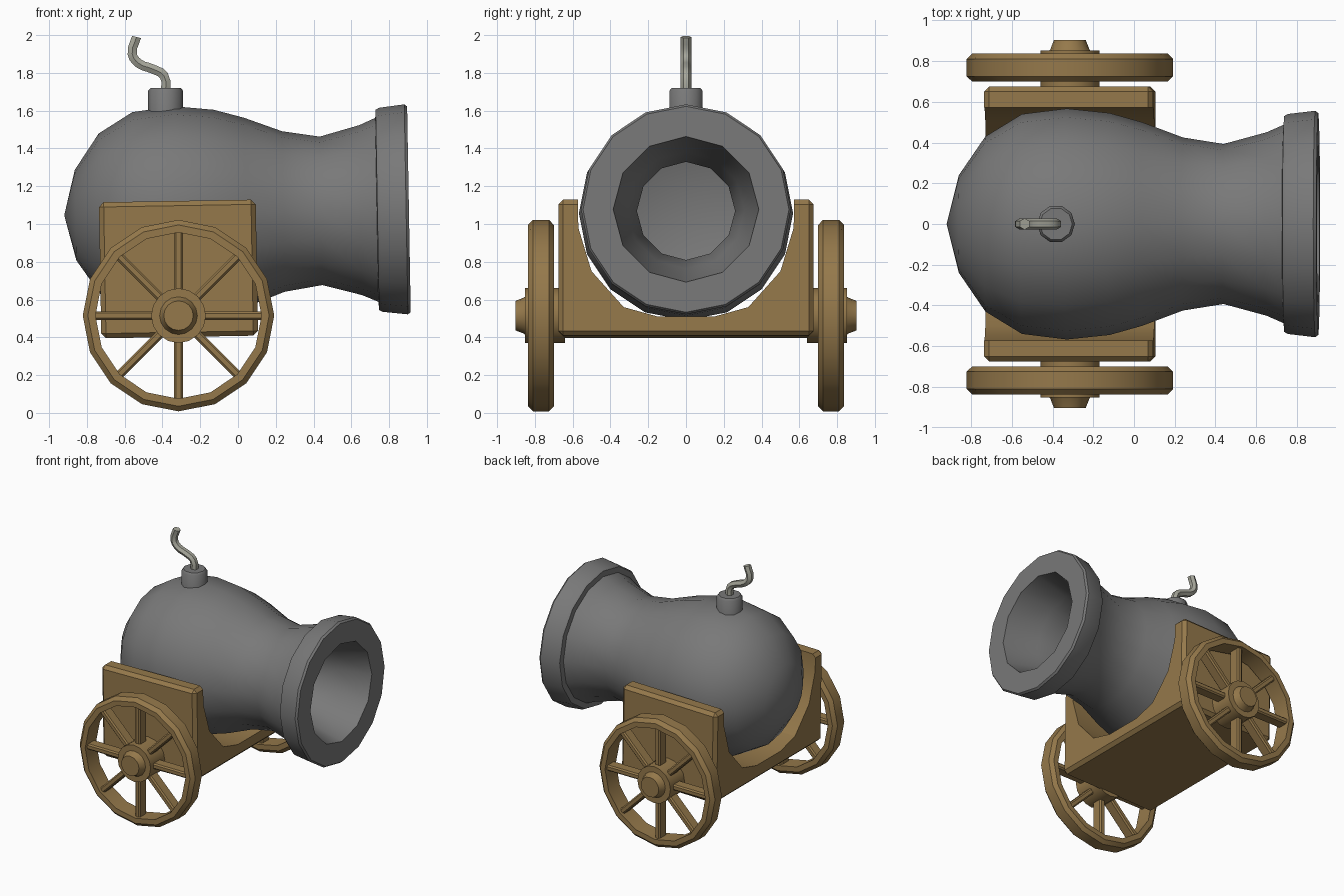
import bpy, bmesh, math
from mathutils import Matrix, Vector

cube = bpy.data.objects.get("Cube")
if cube:
    bpy.data.objects.remove(cube, do_unlink=True)


def material(name, colour):
    m = bpy.data.materials.new(name)
    m.use_nodes = True
    m.diffuse_color = (*colour, 1)
    m.node_tree.nodes["Principled BSDF"].inputs["Base Color"].default_value = (*colour, 1)
    return m


IRON = material("iron grey", (0.19, 0.19, 0.19))
WOOD = material("brown wood", (0.30, 0.19, 0.07))
CORD = material("pale cord", (0.39, 0.39, 0.33))


def select(ob):
    bpy.ops.object.select_all(action='DESELECT')
    ob.select_set(True)
    bpy.context.view_layer.objects.active = ob


def smooth(ob, angle=30):
    select(ob)
    bpy.ops.object.shade_smooth_by_angle(angle=math.radians(angle))


def make(name, bm, mat, matrix=Matrix()):
    bmesh.ops.recalc_face_normals(bm, faces=bm.faces)
    me = bpy.data.meshes.new(name)
    bm.to_mesh(me)
    bm.free()
    me.transform(matrix)
    me.materials.append(mat)
    ob = bpy.data.objects.new(name, me)
    bpy.context.collection.objects.link(ob)
    return ob


def lathe(name, profile, sides, mat, matrix, closed=False):
    """Spin (radius, height) points around z, then place with the matrix."""
    bm = bmesh.new()
    vs = [bm.verts.new((r, 0, h)) for r, h in profile]
    pairs = list(zip(vs, vs[1:])) + ([(vs[-1], vs[0])] if closed else [])
    es = [bm.edges.new(p) for p in pairs]
    bmesh.ops.spin(bm, geom=vs + es, cent=(0, 0, 0), axis=(0, 0, 1),
                   angle=math.tau, steps=sides, use_merge=False)
    bmesh.ops.remove_doubles(bm, verts=bm.verts, dist=0.0005)
    return make(name, bm, mat, matrix)


def bevel(bm, width):
    bmesh.ops.bevel(bm, geom=bm.edges[:], offset=width, segments=1, affect='EDGES')


def cut(ob, cutter):
    cutter.hide_render = True
    mod = ob.modifiers.new("cut", 'BOOLEAN')
    mod.operation, mod.solver, mod.object = 'DIFFERENCE', 'EXACT', cutter
    select(ob)
    bpy.ops.object.modifier_apply(modifier=mod.name)
    bpy.data.objects.remove(cutter, do_unlink=True)


# Barrel along +x, pitched up one degree, with a hollow bore
pitch = Matrix.Rotation(math.radians(-1), 4, 'Y')
along_x = Matrix.Translation((0, 0, 1.062)) @ pitch @ Matrix.Rotation(math.pi / 2, 4, 'Y')
barrel = lathe("barrel", [
    (0, -.92), (.24, -.86), (.43, -.73), (.54, -.55), (.567, -.33), (.545, -.12),
    (.50, .04), (.425, .24), (.393, .44), (.45, .65), (.487, .735), (.53, .738),
    (.54, .755), (.556, .89), (.545, .905), (0, .905)], 16, IRON, along_x)
bore = lathe("bore_cutter", [
    (0, -.78), (.28, -.70), (.40, -.5), (.42, -.3), (.36, 0), (.275, .25),
    (.26, .42), (.31, .65), (.385, .9), (.39, .95), (0, .95)], 12, IRON, along_x)
cut(barrel, bore)
smooth(barrel)

# Carriage block with a cradle cut out for the barrel
bm = bmesh.new()
bmesh.ops.create_cube(bm, size=1)
bmesh.ops.scale(bm, vec=(.83, 1.35, .72), verts=bm.verts)
bevel(bm, .025)
carriage = make("carriage", bm, WOOD, Matrix.Translation((-.315, 0, .762)) @ pitch)
half = [(.575, 1.3), (.57, .98), (.5, .75), (.33, .56), (.15, .51)]
outline = half + [(-y, z) for y, z in reversed(half)]
bm = bmesh.new()
face = bm.faces.new([bm.verts.new((-1.2, y, z)) for y, z in outline])
ext = bmesh.ops.extrude_face_region(bm, geom=[face])
bmesh.ops.translate(bm, vec=(2, 0, 0),
                    verts=[v for v in ext["geom"] if isinstance(v, bmesh.types.BMVert)])
cut(carriage, make("cradle_cutter", bm, WOOD))
smooth(carriage)

# Wheels: rim, hub with axle end, and eight spokes on each side
for side, label in ((1, "back"), (-1, "front")):
    outward = (Matrix.Translation((-.315, 0, .515))
               @ Matrix.Rotation(-side * math.pi / 2, 4, 'X'))
    smooth(lathe(label + "_wheel_rim", [
        (.44, .70), (.48, .70), (.507, .725), (.507, .81), (.48, .837), (.44, .837)],
        16, WOOD, outward, closed=True))
    smooth(lathe(label + "_wheel_hub", [
        (0, .64), (.145, .64), (.145, .852), (.1, .852), (.095, .86),
        (.078, .903), (0, .903)], 16, WOOD, outward))
    bm = bmesh.new()
    for i in range(8):
        spoke = bmesh.new()
        bmesh.ops.create_cube(spoke, size=1)
        bmesh.ops.scale(spoke, vec=(.35, .045, .09), verts=spoke.verts)
        bevel(spoke, .01)
        spoke.transform(Matrix.Rotation(i * math.pi / 4, 4, 'Z')
                        @ Matrix.Translation((.29, 0, .768)))
        temp = bpy.data.meshes.new("temp")
        spoke.to_mesh(temp)
        spoke.free()
        bm.from_mesh(temp)
        bpy.data.meshes.remove(temp)
    make(label + "_wheel_spokes", bm, WOOD, outward)

# Fuse holder on top of the breech
smooth(lathe("fuse_holder", [(0, 1.5), (.093, 1.5), (.093, 1.705), (.08, 1.72), (0, 1.72)],
             10, IRON, Matrix.Translation((-.383, 0, 0))), 40)

# Wavy fuse cord
curve = bpy.data.curves.new("fuse", 'CURVE')
curve.dimensions = '3D'
curve.bevel_depth = .028
curve.bevel_resolution = 1
curve.resolution_u = 3
curve.use_fill_caps = True
path = [(-.383, 1.69), (-.392, 1.785), (-.45, 1.82), (-.525, 1.85), (-.56, 1.9), (-.537, 1.99)]
spline = curve.splines.new('BEZIER')
spline.bezier_points.add(len(path) - 1)
for point, (x, z) in zip(spline.bezier_points, path):
    point.co = Vector((x, 0, z))
    point.handle_left_type = point.handle_right_type = 'AUTO'
curve.materials.append(CORD)
fuse = bpy.data.objects.new("fuse", curve)
bpy.context.collection.objects.link(fuse)
select(fuse)
bpy.ops.object.convert(target='MESH')
smooth(bpy.context.object, 50)
